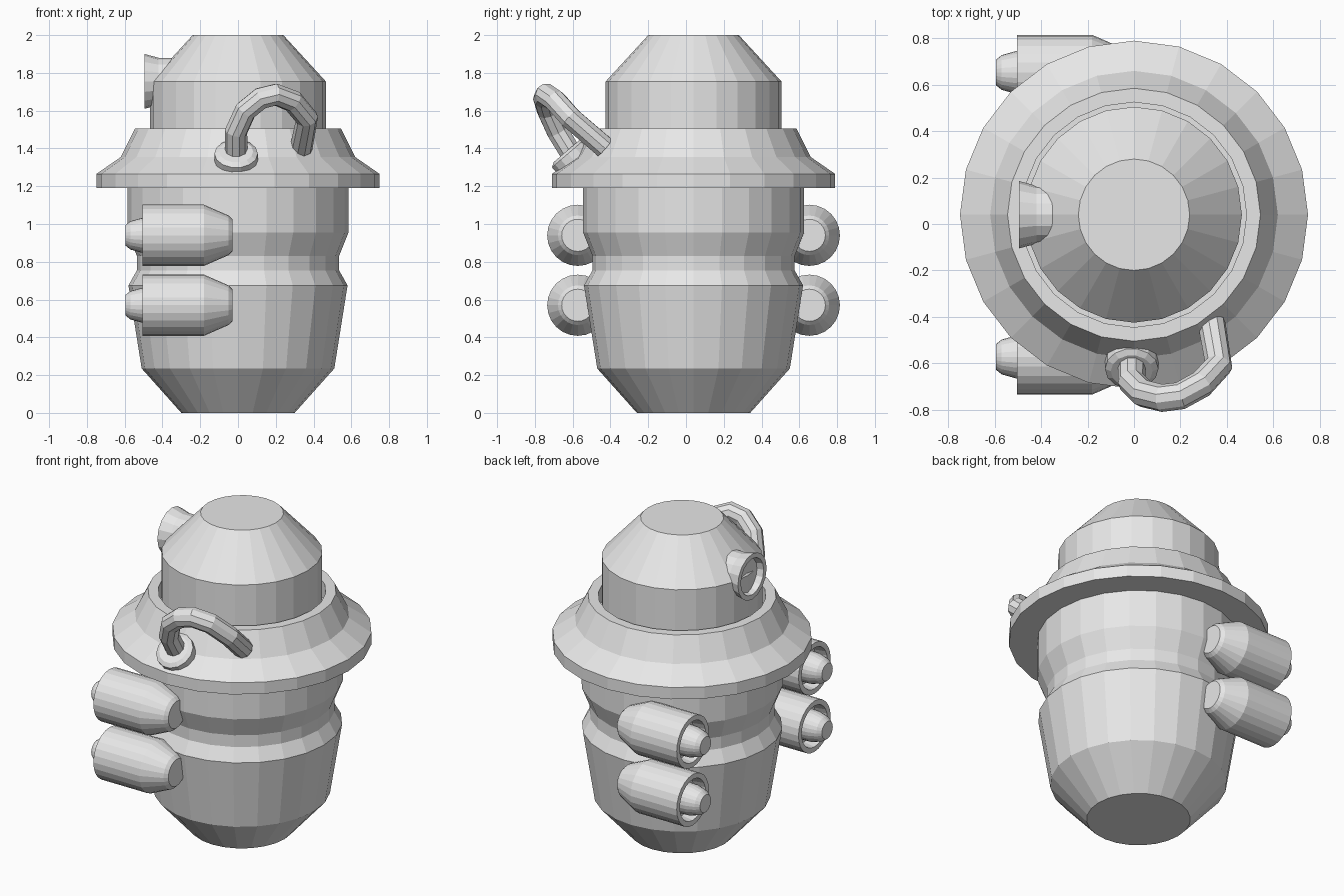
import bpy, bmesh, math
from mathutils import Vector, Matrix

cube = bpy.data.objects.get("Cube")
if cube:
    bpy.data.objects.remove(cube, do_unlink=True)

GREY = (0.8, 0.8, 0.8, 1.0)
metal = bpy.data.materials.new("plain grey")
metal.use_nodes = True
metal.diffuse_color = GREY
metal.node_tree.nodes["Principled BSDF"].inputs["Base Color"].default_value = GREY

CENTRE_Y = 0.04


def lathe(name, profile, segments, origin, axis=(0, 0, 1)):
    """Revolve (radius, distance) pairs about an axis and cap both ends."""
    bm = bmesh.new()
    rings = []
    for radius, dist in profile:
        angles = [math.tau * i / segments for i in range(segments)]
        rings.append([bm.verts.new((radius * math.cos(a), radius * math.sin(a), dist))
                      for a in angles])
    for low, high in zip(rings, rings[1:]):
        for i in range(segments):
            j = (i + 1) % segments
            bm.faces.new((low[i], low[j], high[j], high[i]))
    bm.faces.new(rings[0][::-1])
    bm.faces.new(rings[-1])
    bmesh.ops.recalc_face_normals(bm, faces=bm.faces[:])
    turn = Vector((0, 0, 1)).rotation_difference(Vector(axis)).to_matrix().to_4x4()
    bm.transform(Matrix.Translation(origin) @ turn)
    mesh = bpy.data.meshes.new(name)
    bm.to_mesh(mesh)
    bm.free()
    mesh.materials.append(metal)
    obj = bpy.data.objects.new(name, mesh)
    bpy.context.collection.objects.link(obj)
    return obj


# Waisted vessel with flared collar and hollow rim
lathe("vessel_body", [
    (0.30, 0), (0.51, 0.235), (0.58, 0.675), (0.535, 0.755), (0.535, 0.83),
    (0.585, 0.955), (0.585, 1.19), (0.75, 1.19), (0.75, 1.265), (0.62, 1.355),
    (0.545, 1.505), (0.485, 1.505), (0.485, 1.40)], 24, (0, CENTRE_Y, 0))

# Domed cap standing inside the rim
lathe("domed_cap", [(0.465, 1.38), (0.465, 1.755), (0.24, 2.0)], 24, (0, CENTRE_Y, 0))

# Recessed round port on the side of the cap
lathe("side_port", [(0.125, 0.26), (0.125, 0.42), (0.145, 0.495), (0.115, 0.495),
                    (0.105, 0.455)], 16, (0, CENTRE_Y, 1.755), (-1, 0, 0))

# Two stacked thrusters on the front and on the back
for side, sign in (("front", -1), ("back", 1)):
    for level, z in (("lower", 0.57), ("upper", 0.94)):
        lathe(f"{side}_{level}_thruster", [
            (0.085, 0.03), (0.105, 0.05), (0.162, 0.18), (0.162, 0.505),
            (0.13, 0.505), (0.12, 0.43), (0.095, 0.43), (0.092, 0.51),
            (0.075, 0.57), (0.055, 0.595)],
            24, (0, CENTRE_Y + sign * 0.613, z), (-1, 0, 0))

# Hose flange seated on the collar slope
lathe("hose_flange", [(0.115, -0.05), (0.115, 0.03), (0.09, 0.045)], 14,
      (-0.01, -0.605, 1.35), (0, -0.65, 0.76))

# Bent hose looping from the flange back into the collar
path = [(-0.01, -0.60, 1.36), (-0.01, -0.68, 1.49), (0.04, -0.73, 1.60),
        (0.12, -0.75, 1.665), (0.20, -0.74, 1.685), (0.29, -0.69, 1.65),
        (0.365, -0.61, 1.56), (0.335, -0.43, 1.405)]
curve = bpy.data.curves.new("hose", "CURVE")
curve.dimensions = "3D"
curve.bevel_depth = 0.06
curve.bevel_resolution = 3
curve.use_fill_caps = True
spline = curve.splines.new("POLY")
spline.points.add(len(path) - 1)
for point, co in zip(spline.points, path):
    point.co = (*co, 1)
spline.use_smooth = False
curve.materials.append(metal)
hose = bpy.data.objects.new("hose", curve)
bpy.context.collection.objects.link(hose)
